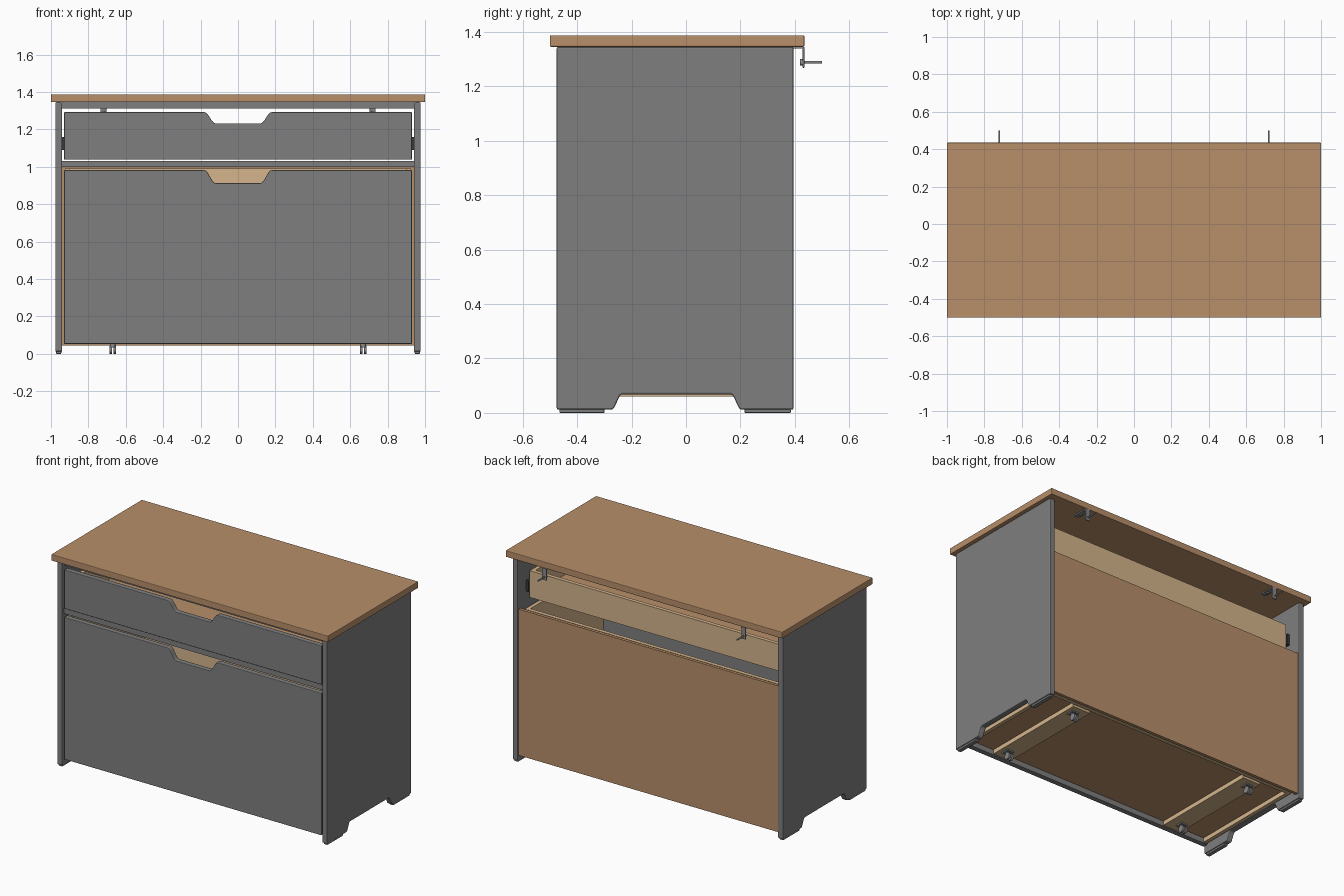
import bpy, bmesh, math
from mathutils import Matrix, Vector

old = bpy.data.objects.get("Cube")
if old:
    bpy.data.objects.remove(old, do_unlink=True)


def material(name, rgb):
    m = bpy.data.materials.new(name)
    m.use_nodes = True
    m.diffuse_color = (*rgb, 1)
    m.node_tree.nodes["Principled BSDF"].inputs["Base Color"].default_value = (*rgb, 1)
    return m


GREY = material("grey paint", (0.215, 0.212, 0.215))
BROWN = material("warm wood", (0.48, 0.275, 0.144))
TAN = material("pale wood", (0.66, 0.46, 0.26))
METAL = material("dull metal", (0.25, 0.25, 0.26))
DARK = material("dark metal", (0.04, 0.04, 0.045))


def finish(name, bm, mat, bevel=0.0):
    bmesh.ops.recalc_face_normals(bm, faces=bm.faces)
    mesh = bpy.data.meshes.new(name)
    bm.to_mesh(mesh)
    bm.free()
    mesh.materials.append(mat)
    ob = bpy.data.objects.new(name, mesh)
    bpy.context.collection.objects.link(ob)
    if bevel:
        mod = ob.modifiers.new("soft edges", "BEVEL")
        mod.width, mod.segments = bevel, 2
        mod.limit_method, mod.angle_limit = "ANGLE", math.radians(50)
    return ob


def box(name, x, y, z, mat, bevel=0.0):
    """Box from (low, high) pairs."""
    bm = bmesh.new()
    bmesh.ops.create_cube(bm, size=1)
    for v in bm.verts:
        v.co = [(a + b) / 2 + c * (b - a) for c, (a, b) in zip(v.co, (x, y, z))]
    return finish(name, bm, mat, bevel)


def prism(name, points, place, push, mat, bevel=0.0):
    """Flat outline set in space by place(), extruded along push."""
    bm = bmesh.new()
    face = bm.faces.new([bm.verts.new(place(*p)) for p in points])
    new = bmesh.ops.extrude_face_region(bm, geom=[face])["geom"]
    bmesh.ops.translate(bm, vec=push, verts=[v for v in new if isinstance(v, bmesh.types.BMVert)])
    return finish(name, bm, mat, bevel)


def rod(name, start, end, radius, mat, sides=20):
    a, b = Vector(start), Vector(end)
    bm = bmesh.new()
    turn = (b - a).to_track_quat("Z", "Y").to_matrix().to_4x4()
    bmesh.ops.create_cone(bm, cap_ends=True, segments=sides, radius1=radius, radius2=radius,
                          depth=(b - a).length, matrix=Matrix.Translation((a + b) / 2) @ turn)
    ob = finish(name, bm, mat)
    for p in ob.data.polygons:
        p.use_smooth = len(p.vertices) == 4
    return ob


def notch(centre, half_out, half_in, edge, floor, steps=8):
    """S-shaped cut-out running from high to low along an edge."""
    side = []
    for i in range(steps + 1):
        t = i / steps
        drop = (1 - math.cos(math.pi * t)) / 2
        side.append((half_out + (half_in - half_out) * t, edge + (floor - edge) * drop))
    return [(centre + u, v) for u, v in side] + [(centre - u, v) for u, v in reversed(side)]


# Worktop
box("worktop", (-1, 1), (-0.5, 0.435), (1.345, 1.387), BROWN, 0.004)

# Side panels with a cut-out between the feet
foot_cut = notch(-0.035, 0.238, 0.2, 0.012, 0.068)
side_outline = [(-0.475, 0.012), (-0.475, 1.345), (0.395, 1.345), (0.395, 0.012)] + foot_cut
for s, label in ((-1, "right"), (1, "left")):
    prism(f"{label}_side_panel", side_outline, lambda y, z: (s * 0.94, y, z),
          (s * 0.037, 0, 0), GREY, 0.006)
    for end, y in (("front", (-0.465, -0.3)), ("back", (0.215, 0.385))):
        box(f"{label}_{end}_glide", sorted((s * 0.945, s * 0.972)), y, (0, 0.014), GREY, 0.003)

# Front rails and back panel
box("top_rail", (-0.94, 0.94), (-0.45, -0.41), (1.312, 1.345), GREY)
box("middle_rail", (-0.94, 0.94), (-0.455, -0.37), (0.998, 1.032), GREY)
box("back_panel", (-0.94, 0.94), (0.365, 0.385), (0.045, 1.0), BROWN)


def handled_front(name, bottom, top, grip):
    outline = [(-0.93, top), (-0.93, bottom), (0.93, bottom), (0.93, top)]
    outline += notch(0, 0.18, 0.12, top, grip)
    prism(name, outline, lambda x, z: (x, -0.468, z), (0, 0.035, 0), GREY, 0.004)


def tray(name, bottom, top, floor, back, half):
    """Sides, back and floor behind a front."""
    for s, label in ((-1, "right"), (1, "left")):
        box(f"{name}_{label}_side", sorted((s * half, s * (half - 0.025))),
            (-0.433, back), (bottom, top), TAN)
    inner = half - 0.025
    box(f"{name}_back", (-inner, inner), (back - 0.025, back), (bottom, top), TAN)
    box(f"{name}_floor", (-inner, inner), (-0.433, back - 0.025), (floor, floor + 0.015), BROWN)


# Upper drawer and lower rolling bin
handled_front("drawer_front", 1.038, 1.292, 1.232)
tray("drawer", 1.05, 1.225, 1.065, 0.3, 0.92)
handled_front("bin_front", 0.053, 0.982, 0.913)
tray("bin", 0.06, 0.99, 0.088, 0.345, 0.925)

for s, label in ((-1, "right"), (1, "left")):
    # Drawer slide
    box(f"{label}_drawer_slide", sorted((s * 0.92, s * 0.94)), (-0.43, 0.31), (1.09, 1.16), DARK)

    # Caster board and casters
    box(f"{label}_caster_board", sorted((s * 0.59, s * 0.72)), (-0.433, 0.3), (0.06, 0.088), TAN)
    for end, y in (("front", -0.36), ("back", 0.24)):
        name, x = f"{label}_{end}_caster", s * 0.67
        box(f"{name}_plate", (x - 0.025, x + 0.025), (y - 0.025, y + 0.025), (0.052, 0.06), METAL)
        rod(f"{name}_stem", (x, y, 0.035), (x, y, 0.054), 0.014, METAL)
        for k in (-1, 1):
            rod(f"{name}_wheel_{'inner' if k < 0 else 'outer'}", (x + k * 0.004, y + 0.012, 0.022),
                (x + k * 0.018, y + 0.012, 0.022), 0.022, METAL)

    # Wall bracket with its screws
    x = s * 0.72
    box(f"{label}_bracket_arm", (x - 0.016, x + 0.016), (0.33, 0.435), (1.338, 1.345), METAL)
    box(f"{label}_bracket_plate", (x - 0.016, x + 0.016), (0.428, 0.435), (1.268, 1.345), METAL, 0.002)
    rod(f"{label}_wall_screw", (x, 0.425, 1.288), (x, 0.5, 1.288), 0.005, METAL, 10)
    rod(f"{label}_screw_head", (x, 0.419, 1.288), (x, 0.428, 1.288), 0.012, METAL, 14)
    rod(f"{label}_arm_screw", (x, 0.37, 1.33), (x, 0.37, 1.34), 0.01, METAL, 14)
